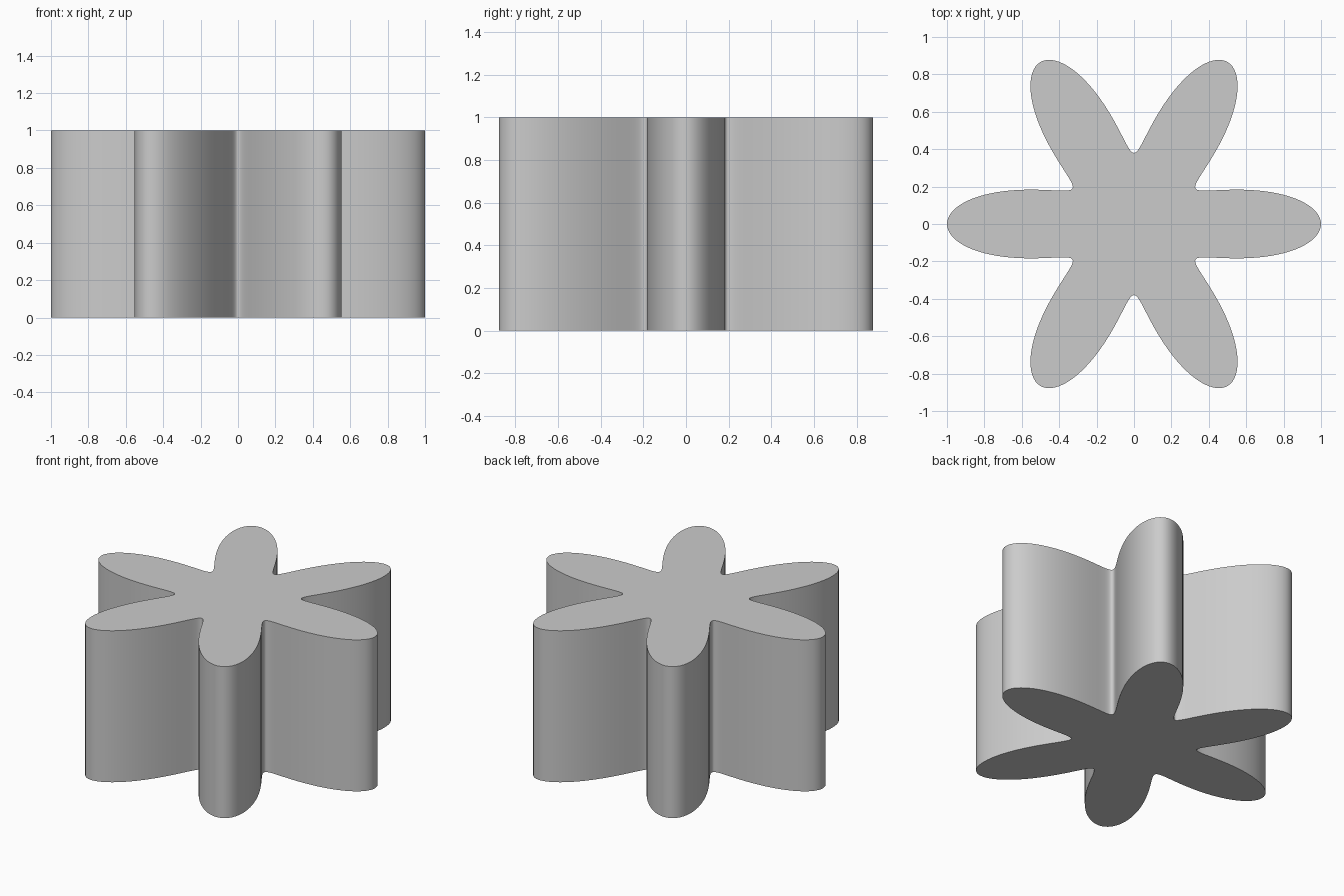
import bpy
import bmesh
from math import cos, sin, tau

cube = bpy.data.objects.get("Cube")
if cube:
    bpy.data.objects.remove(cube, do_unlink=True)

PETALS = 6
STEPS = 360
MEAN_RADIUS = 0.69
WAVE = 0.31
HEIGHT = 1.0

# Plain grey material
grey = bpy.data.materials.new("light grey")
grey.use_nodes = True
colour = (0.6, 0.6, 0.6, 1)
grey.diffuse_color = colour
grey.node_tree.nodes["Principled BSDF"].inputs["Base Color"].default_value = colour


def outline_point(angle):
    """Point on the six-petal outline, a circle with a cosine wave on its radius."""
    r = MEAN_RADIUS + WAVE * cos(PETALS * angle)
    return (r * cos(angle), r * sin(angle), 0)


# Petal outline, extruded straight up into a solid
bm = bmesh.new()
ring = [bm.verts.new(outline_point(tau * i / STEPS)) for i in range(STEPS)]
base = bm.faces.new(ring)
top = bmesh.ops.extrude_face_region(bm, geom=[base], use_keep_orig=True)["geom"]
top_verts = [v for v in top if isinstance(v, bmesh.types.BMVert)]
bmesh.ops.translate(bm, verts=top_verts, vec=(0, 0, HEIGHT))
bmesh.ops.recalc_face_normals(bm, faces=bm.faces)

mesh = bpy.data.meshes.new("petal_prism")
bm.to_mesh(mesh)
bm.free()
mesh.materials.append(grey)
prism = bpy.data.objects.new("petal_prism", mesh)
bpy.context.collection.objects.link(prism)

# Smooth walls with crisp rims
bpy.ops.object.select_all(action="DESELECT")
prism.select_set(True)
bpy.context.view_layer.objects.active = prism
bpy.ops.object.shade_smooth_by_angle(angle=0.6)
